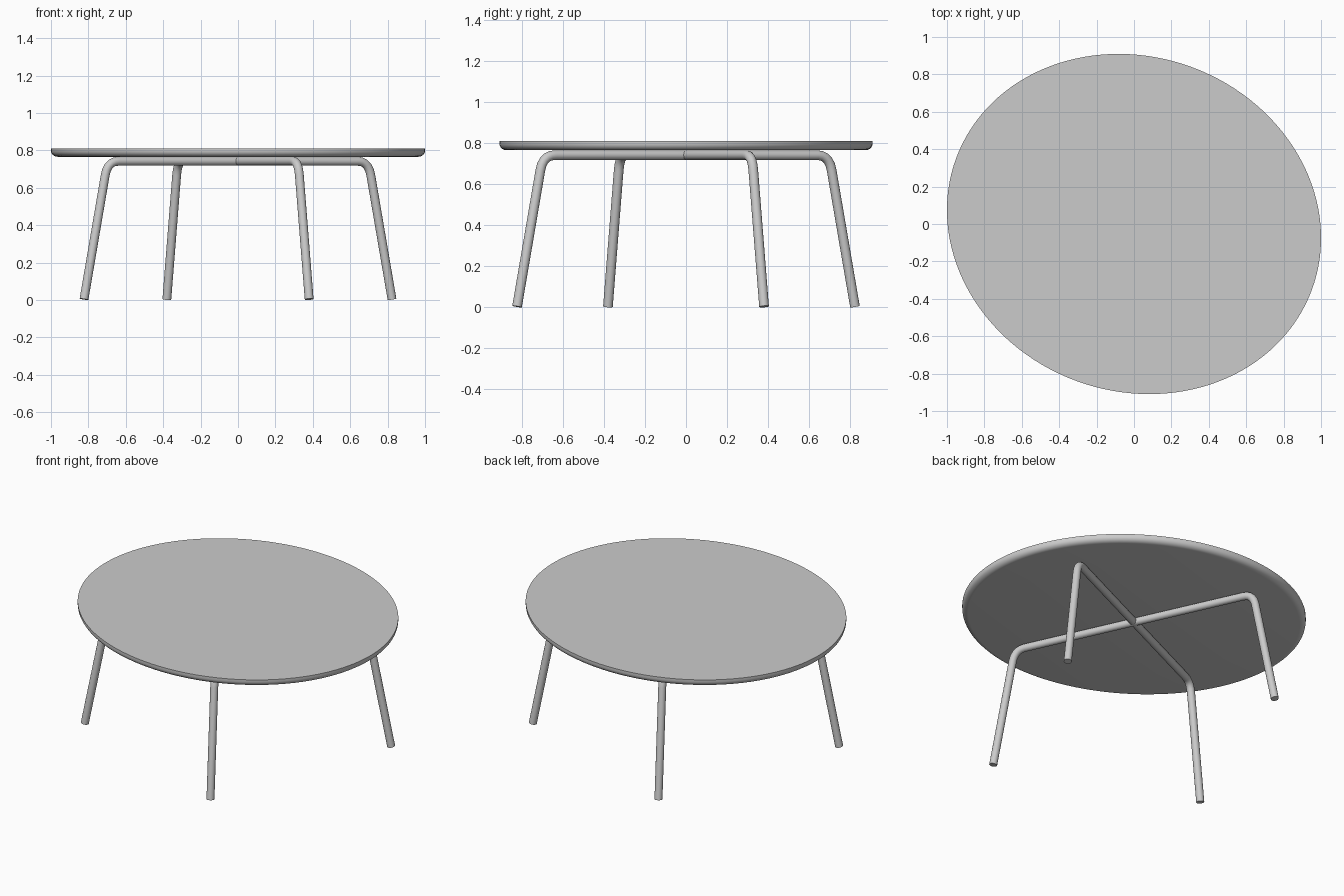
import bpy, bmesh
from math import sin, cos, pi, radians
from mathutils import Vector

if "Cube" in bpy.data.objects:
    bpy.data.objects.remove(bpy.data.objects["Cube"])


def smooth(obj, angle=35):
    bpy.ops.object.select_all(action='DESELECT')
    obj.select_set(True)
    bpy.context.view_layer.objects.active = obj
    bpy.ops.object.shade_smooth_by_angle(angle=radians(angle))


# Oval tabletop: flat top, short straight edge, rounded underside
A, B, TILT = 1.014, 0.894, radians(-20.4)
TOP, EDGE, BOTTOM, ROUND = 0.811, 0.798, 0.766, 0.036
SEG = 128
profile = [(0.0, TOP)]
profile += [(ROUND * (1 - cos(t * pi / 12)), EDGE - (EDGE - BOTTOM) * sin(t * pi / 12))
            for t in range(7)]

bm = bmesh.new()
rings = []
for inset, z in profile:
    ring = []
    for i in range(SEG):
        t = 2 * pi * i / SEG
        u, v = (A - inset) * cos(t), (B - inset) * sin(t)
        ring.append(bm.verts.new((u * cos(TILT) - v * sin(TILT),
                                  u * sin(TILT) + v * cos(TILT), z)))
    rings.append(ring)
for hi, lo in zip(rings, rings[1:]):
    for i in range(SEG):
        j = (i + 1) % SEG
        bm.faces.new((lo[i], lo[j], hi[j], hi[i]))
bm.faces.new(rings[0])
bm.faces.new(rings[-1][::-1])
bmesh.ops.recalc_face_normals(bm, faces=bm.faces)
mesh = bpy.data.meshes.new("tabletop")
bm.to_mesh(mesh)
bm.free()
top = bpy.data.objects.new("tabletop", mesh)
bpy.context.collection.objects.link(top)
smooth(top)

# Bent tube frames: each is a bar under the top with a splayed leg at each end
R, BAR_Z = 0.0235, 0.742
foot = Vector((0.907, 0, 0.0042))
corner = Vector((0.768, 0, BAR_Z))
start = corner - Vector((0.065, 0, 0))
end = corner + (foot - corner).normalized() * 0.075
bend = [start * (1 - t) ** 2 + corner * 2 * t * (1 - t) + end * t * t
        for t in (0, 0.2, 0.4, 0.6, 0.8, 1)]
half = bend + [foot]
path = [Vector((-p.x, 0, p.z)) for p in reversed(half)] + half


def tube_frame(name, angle):
    curve = bpy.data.curves.new(name, 'CURVE')
    curve.dimensions = '3D'
    curve.bevel_depth = R
    curve.bevel_resolution = 6
    curve.use_fill_caps = True
    spline = curve.splines.new('POLY')
    spline.points.add(len(path) - 1)
    for pt, p in zip(spline.points, path):
        pt.co = (p.x * cos(angle), p.x * sin(angle), p.z, 1)
    obj = bpy.data.objects.new(name, curve)
    bpy.context.collection.objects.link(obj)
    bpy.ops.object.select_all(action='DESELECT')
    obj.select_set(True)
    bpy.context.view_layer.objects.active = obj
    bpy.ops.object.convert(target='MESH')
    smooth(bpy.context.view_layer.objects.active)


tube_frame("leg_frame_side", radians(24.8))
tube_frame("leg_frame_cross", radians(24.8 - 90))
